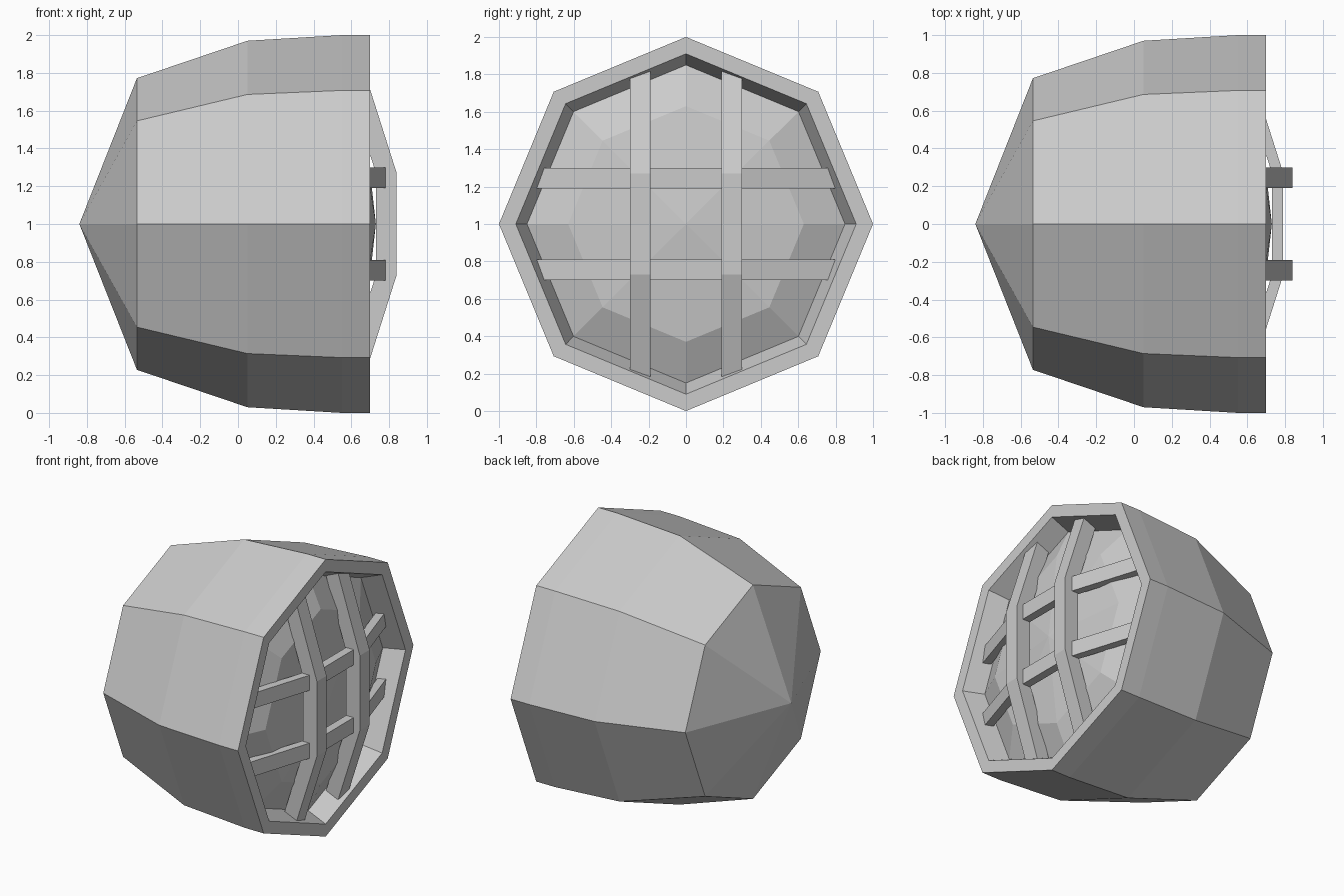
import bpy
import bmesh
from math import cos, sin, pi
from mathutils import Matrix

cube = bpy.data.objects.get("Cube")
if cube:
    bpy.data.objects.remove(cube, do_unlink=True)

grey = bpy.data.materials.new("light_grey")
colour = (0.6, 0.6, 0.6, 1.0)
grey.diffuse_color = colour
grey.use_nodes = True
grey.node_tree.nodes["Principled BSDF"].inputs["Base Color"].default_value = colour

SIDES = 8


def finish(name, bm):
    bmesh.ops.recalc_face_normals(bm, faces=bm.faces)
    mesh = bpy.data.meshes.new(name)
    bm.to_mesh(mesh)
    bm.free()
    mesh.materials.append(grey)
    obj = bpy.data.objects.new(name, mesh)
    bpy.context.collection.objects.link(obj)
    return obj


def lathe(name, profile):
    """Spin (x, radius) points around the long axis at mid height."""
    bm = bmesh.new()
    rings = []
    for x, r in profile:
        if r == 0:
            rings.append([bm.verts.new((x, 0, 1))] * SIDES)
        else:
            angles = [2 * pi * i / SIDES for i in range(SIDES)]
            rings.append([bm.verts.new((x, r * cos(a), 1 + r * sin(a))) for a in angles])
    for a, b in zip(rings, rings[1:]):
        for i in range(SIDES):
            j = (i + 1) % SIDES
            corners = dict.fromkeys((a[i], a[j], b[j], b[i]))
            bm.faces.new(list(corners))
    return finish(name, bm)


def bent_bar(name, front, thickness, offset, upright):
    """Bar with a flat middle and ends sloping back into the housing wall."""
    bend, end, slope, width = 0.27, 0.84, 0.318, 0.11
    drop = slope * (end - bend)
    path = [(-end, front - drop), (-bend, front), (bend, front), (end, front - drop)]
    bm = bmesh.new()
    outline = [(s, x) for s, x in path] + [(s, x - thickness) for s, x in reversed(path)]
    face = bm.faces.new([bm.verts.new((x, offset - width / 2, s)) for s, x in outline])
    side = bmesh.ops.extrude_face_region(bm, geom=[face])["geom"]
    moved = [v for v in side if isinstance(v, bmesh.types.BMVert)]
    bmesh.ops.translate(bm, verts=moved, vec=(0, width, 0))
    if not upright:
        bmesh.ops.rotate(bm, verts=bm.verts, cent=(0, 0, 0), matrix=Matrix.Rotation(pi / 2, 3, "X"))
    bmesh.ops.translate(bm, verts=bm.verts, vec=(0, 0, 1))
    return finish(name, bm)


# Faceted housing with a rim and a recessed wall
lathe("housing", [(-0.84, 0), (-0.535, 0.772), (0.05, 0.97), (0.55, 1.0),
                  (0.70, 1.0), (0.70, 0.91), (0.56, 0.85)])

# Convex lens set inside the rim
lathe("lens", [(0.56, 0.85), (0.66, 0.63), (0.73, 0)])

# Guard bars crossing over the lens
for label, offset in (("a", -0.245), ("b", 0.245)):
    bent_bar("upright_guard_bar_" + label, 0.84, 0.11, offset, True)
    bent_bar("cross_guard_bar_" + label, 0.79, 0.06, offset, False)
